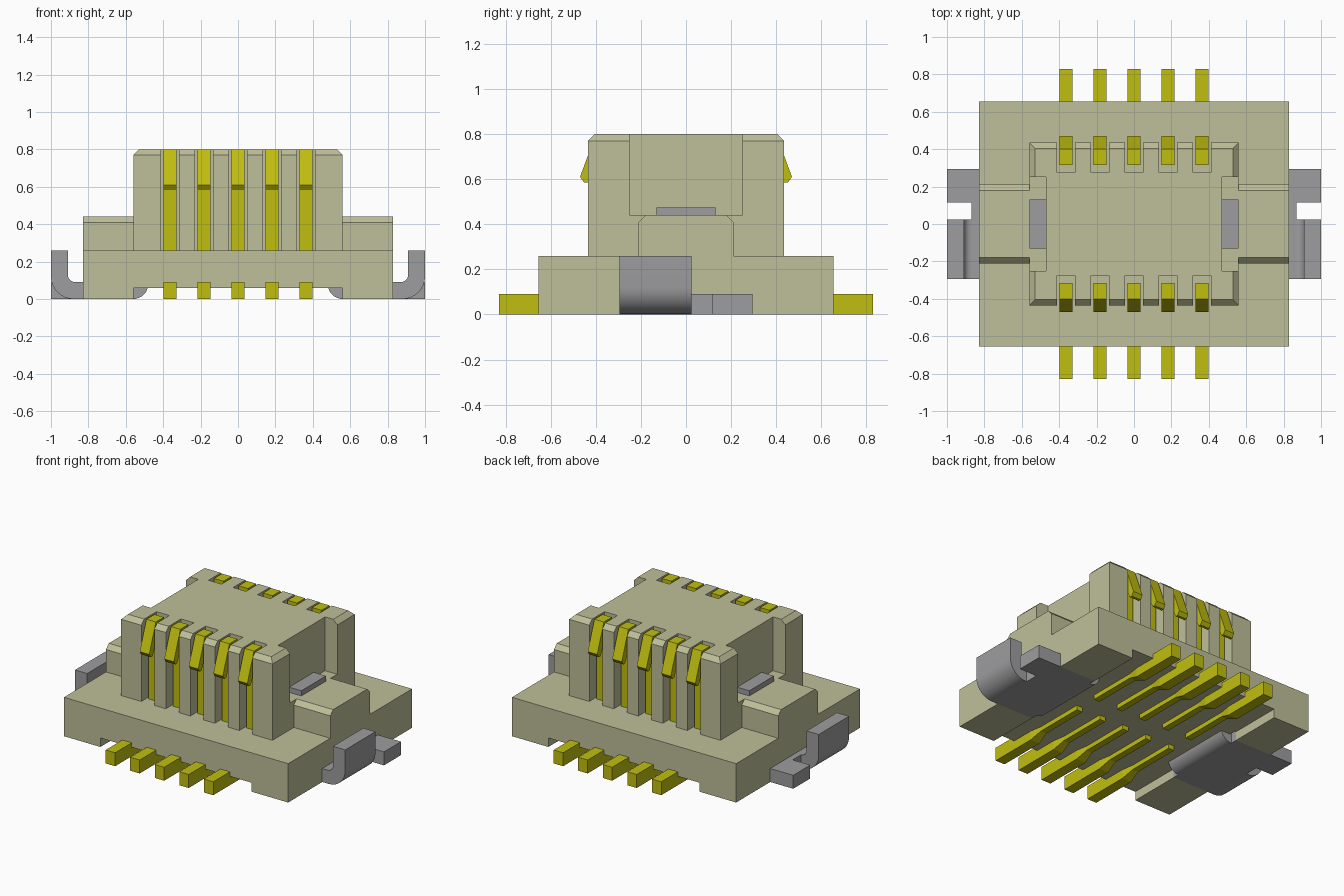
import bpy, bmesh, math
from mathutils import Vector

if "Cube" in bpy.data.objects:
    bpy.data.objects.remove(bpy.data.objects["Cube"], do_unlink=True)


def material(name, rgb):
    m = bpy.data.materials.new(name)
    m.use_nodes = True
    m.diffuse_color = (*rgb, 1)
    m.node_tree.nodes["Principled BSDF"].inputs["Base Color"].default_value = (*rgb, 1)
    return m


BEIGE = material("beige plastic", (0.52, 0.52, 0.32))
GOLD = material("gold contact", (0.53, 0.52, 0.005))
GREY = material("grey metal", (0.34, 0.34, 0.35))


def finish(name, bm, mat):
    bmesh.ops.recalc_face_normals(bm, faces=bm.faces)
    me = bpy.data.meshes.new(name)
    bm.to_mesh(me)
    bm.free()
    ob = bpy.data.objects.new(name, me)
    bpy.context.collection.objects.link(ob)
    if mat:
        me.materials.append(mat)
    return ob


def loft(bm, rings):
    """Skin a closed solid through rings of equal point count."""
    rows = [[bm.verts.new(p) for p in r] for r in rings]
    n = len(rows[0])
    bm.faces.new(rows[0])
    bm.faces.new(rows[-1])
    for a, b in zip(rows, rows[1:]):
        for i in range(n):
            j = (i + 1) % n
            bm.faces.new((a[i], a[j], b[j], b[i]))


def add_prism(bm, pts, axis, a, b):
    """Extrude a (y, z) profile along x or an (x, z) profile along y."""
    put = (lambda p, t: (t, p[0], p[1])) if axis == "x" else (lambda p, t: (p[0], t, p[1]))
    loft(bm, [[put(p, t) for p in pts] for t in (a, b)])


def add_box(bm, x0, x1, y0, y1, z0, z1):
    add_prism(bm, [(y0, z0), (y1, z0), (y1, z1), (y0, z1)], "x", x0, x1)


def arc(cx, cz, r, a0, a1, n=8):
    return [(cx + r * math.cos(math.radians(a0 + (a1 - a0) * i / n)),
             cz + r * math.sin(math.radians(a0 + (a1 - a0) * i / n))) for i in range(n + 1)]


def cut(ob, cutter_bm):
    bmesh.ops.recalc_face_normals(cutter_bm, faces=cutter_bm.faces)
    cutter = finish("cutter", cutter_bm, None)
    cutter.hide_render = True
    mod = ob.modifiers.new("cut", "BOOLEAN")
    mod.operation, mod.solver, mod.object = "DIFFERENCE", "EXACT", cutter
    bpy.context.view_layer.objects.active = ob
    bpy.ops.object.modifier_apply(modifier=mod.name)
    bpy.data.objects.remove(cutter, do_unlink=True)


PITCH = [0.1815 * i for i in range(-2, 3)]

# Base with a channel underneath and pockets for the solder tabs
bm = bmesh.new()
add_prism(bm, [(-.83, 0), (-.56, 0), (-.56, .06), (.56, .06), (.56, 0),
               (.83, 0), (.83, .26), (-.83, .26)], "y", -.655, .655)
base = finish("base", bm, BEIGE)
bm = bmesh.new()
for s in (-1, 1):
    x0, x1 = sorted((s * .55, s * .9))
    add_box(bm, x0, x1, -.295, .295, -.1, .09)
cut(base, bm)

# Tower with chamfered rim, contact slots and end recesses
bm = bmesh.new()
add_box(bm, -.56, .56, -.435, .435, .26, .80)
rim = [e for e in bm.edges if all(v.co.z > .7 for v in e.verts)]
bmesh.ops.bevel(bm, geom=rim, offset=.03, segments=1, affect="EDGES")
tower = finish("tower", bm, BEIGE)
bm = bmesh.new()
for s in (-1, 1):
    for x in PITCH:
        y0, y1 = sorted((s * .275, s * .6))
        add_box(bm, x - .048, x + .048, y0, y1, .2, .9)
    x0, x1 = sorted((s * .47, s * .7))
    add_box(bm, x0, x1, -.25, .25, .44, .9)
cut(tower, bm)

for s, side in ((1, "left"), (-1, "right")):
    # End shoulder beside the tower
    bm = bmesh.new()
    add_prism(bm, [(-.21, .26), (.21, .26), (.21, .41), (.18, .44), (-.18, .44), (-.21, .41)],
              "x", s * .56, s * .83)
    finish(side + "_shoulder", bm, BEIGE)

    # Solder tab: plate, upturned wing, flat wing and inner strip
    def tab_part(name, pts, y0, y1):
        part = bmesh.new()
        add_prism(part, [(s * x, z) for x, z in pts], "y", y0, y1)
        ob = finish(side + "_" + name, part, GREY)
        bpy.ops.object.select_all(action="DESELECT")
        ob.select_set(True)
        bpy.context.view_layer.objects.active = ob
        bpy.ops.object.shade_smooth_by_angle(angle=math.radians(30))

    tab_part("tab_plate", [(.56, 0), (.87, 0), (.87, .09), (.56, .09)], -.295, .295)
    tab_part("tab_flat_wing", [(.87, 0), (1, 0), (1, .09), (.87, .09)], .115, .295)
    tab_part("tab_upturned_wing",
             [(.87, 0)] + arc(.88, .12, .12, -90, 0) + [(1, .26), (.91, .26)]
             + arc(.87, .13, .04, 0, -90), -.295, .025)
    tab_part("tab_inner_bend", arc(.56, .08, .08, 180, 270) + [(.56, .15), (.48, .15)],
             -.25, .25)
    tab_part("tab_inner_strip", [(.47, .10), (.56, .10), (.56, .475), (.47, .475)],
             -.13, .13)

# Contacts: solder foot, upright post and hooked top, mirrored front and back
for s, row in ((-1, "front"), (1, "back")):
    for i, x in enumerate(PITCH):
        bm = bmesh.new()
        rings = []
        for y, w, z in ((.83, .035, 0), (.50, .035, 0), (.42, .022, .03), (.08, .022, .03)):
            rings.append([(x - w, s * y, z), (x + w, s * y, z),
                          (x + w, s * y, .09), (x - w, s * y, .09)])
        loft(bm, rings)
        hook = [(.315, .24), (.38, .24), (.38, .70), (.435, .585), (.452, .585),
                (.47, .61), (.40, .80), (.315, .80)]
        add_prism(bm, [(s * y, z) for y, z in hook], "x", x - .035, x + .035)
        finish(f"{row}_contact_{i + 1}", bm, GOLD)
